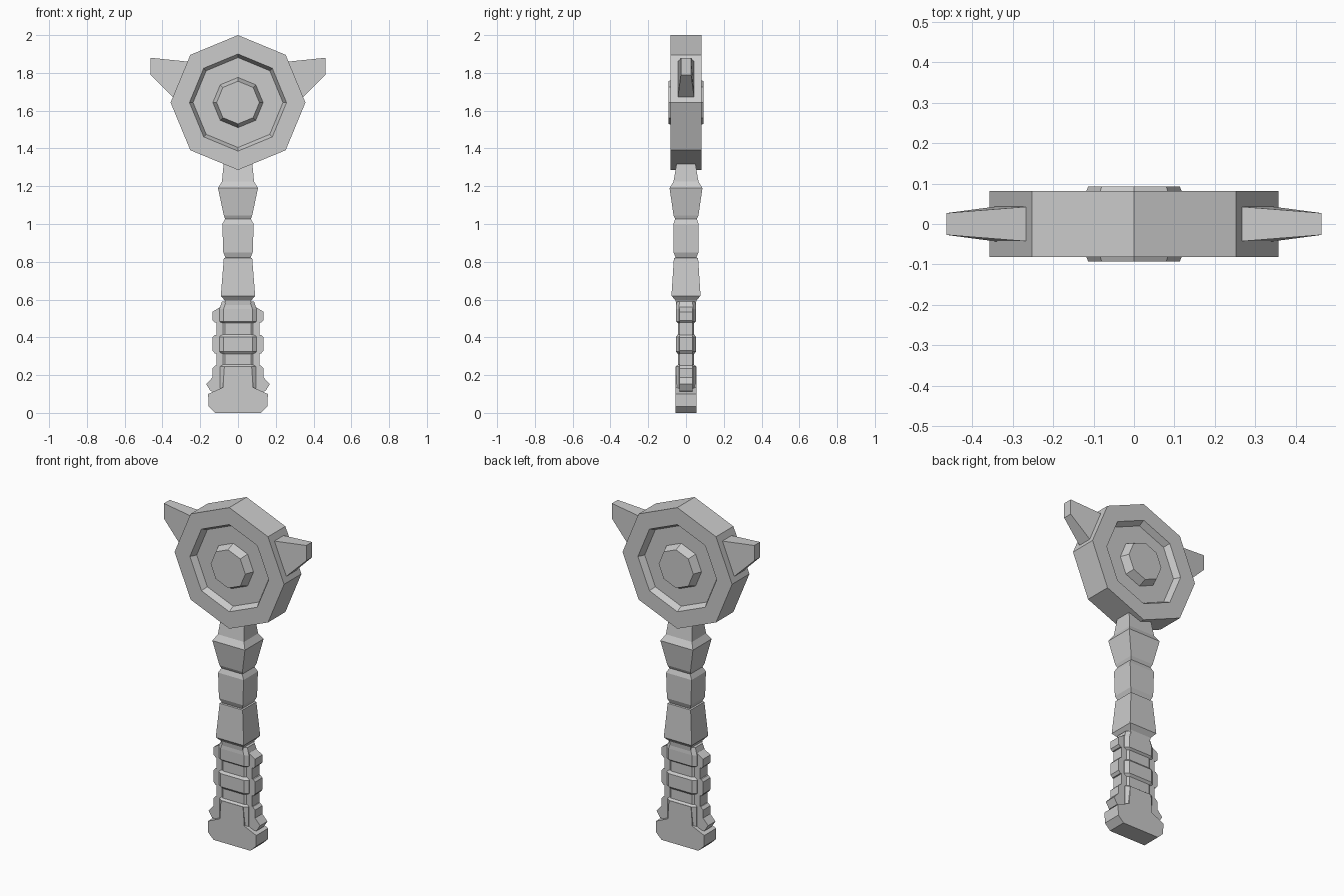
import bpy, bmesh
from math import sin, cos, pi

if "Cube" in bpy.data.objects:
    bpy.data.objects.remove(bpy.data.objects["Cube"])


def finish(name, bm):
    bmesh.ops.recalc_face_normals(bm, faces=bm.faces)
    me = bpy.data.meshes.new(name)
    bm.to_mesh(me)
    bm.free()
    ob = bpy.data.objects.new(name, me)
    bpy.context.collection.objects.link(ob)
    return ob


def loft(name, rings):
    """Skin a list of equal-length point rings and cap both ends."""
    bm = bmesh.new()
    rows = [[bm.verts.new(p) for p in r] for r in rings]
    n = len(rows[0])
    for a, b in zip(rows, rows[1:]):
        for i in range(n):
            j = (i + 1) % n
            bm.faces.new((a[i], a[j], b[j], b[i]))
    bm.faces.new(rows[0])
    bm.faces.new(rows[-1])
    return finish(name, bm)


def plate(name, outline, hy):
    """Mirror a right-hand x,z outline and extrude it through y."""
    full = outline + [(-x, z) for x, z in reversed(outline)]
    return loft(name, [[(x, y, z) for x, z in full] for y in (-hy, hy)])


def rect(hx, hy, z):
    return [(-hx, -hy, z), (hx, -hy, z), (hx, hy, z), (-hx, hy, z)]


def chamfered(hx, hy, z, cx=0.022, cy=0.016):
    a, b = hx - cx, hy - cy
    return [(-a, -hy, z), (a, -hy, z), (hx, -b, z), (hx, b, z),
            (a, hy, z), (-a, hy, z), (-hx, b, z), (-hx, -b, z)]


# Octagonal head: dished faces with a raised central boss on both sides
half = [(0.113, -0.093), (0.133, -0.045), (0.238, -0.045),
        (0.257, -0.081), (0.357, -0.081)]
profile = half + [(r, -y) for r, y in reversed(half)]
loft("octagon_head", [[(r * cos(i * pi / 4), y, 1.643 + r * sin(i * pi / 4))
                       for i in range(8)] for r, y in profile])

# Tapered side spikes
for s, side in ((1, "right"), (-1, "left")):
    base = [(0.25, 1.858), (0.335, 1.662)]
    tip = [(0.464, 1.88), (0.464, 1.79)]
    rings = []
    for (top, bot), hy in ((base, 0.044), (tip, 0.027)):
        rings.append([(s * top[0], -hy, top[1]), (s * bot[0], -hy, bot[1]),
                      (s * bot[0], hy, bot[1]), (s * top[0], hy, top[1])])
    loft("spike_" + side, rings)

# Segmented square shaft
shaft = [(0.065, 0.052, 0.57), (0.07, 0.055, 0.595), (0.091, 0.077, 0.62),
         (0.075, 0.064, 0.82), (0.066, 0.055, 0.822), (0.078, 0.066, 0.85),
         (0.083, 0.067, 1.0), (0.068, 0.057, 1.027), (0.075, 0.066, 1.045),
         (0.106, 0.087, 1.19), (0.085, 0.066, 1.225), (0.075, 0.048, 1.33)]
loft("shaft", [rect(*s) for s in shaft])

# Grip core, thicker at each band
core = [(0.094, 0.054, 0.08), (0.094, 0.054, 0.245), (0.09, 0.043, 0.255),
        (0.09, 0.043, 0.312), (0.098, 0.054, 0.325), (0.098, 0.054, 0.402),
        (0.09, 0.043, 0.415), (0.09, 0.043, 0.475), (0.098, 0.054, 0.485),
        (0.098, 0.054, 0.55), (0.085, 0.05, 0.59)]
loft("grip_core", [chamfered(*c) for c in core])

# Thin ribbed flange along both edges of the grip
plate("grip_flange", [
    (0.09, 0.11), (0.145, 0.115), (0.168, 0.152), (0.135, 0.188),
    (0.135, 0.235), (0.12, 0.25), (0.115, 0.25), (0.115, 0.315),
    (0.123, 0.315), (0.135, 0.33), (0.135, 0.4), (0.123, 0.413),
    (0.115, 0.413), (0.115, 0.478), (0.123, 0.478), (0.135, 0.49),
    (0.135, 0.535), (0.095, 0.56), (0.08, 0.588)], 0.034)

# Pommel
plate("pommel", [(0.12, 0), (0.156, 0.035), (0.158, 0.1), (0.08, 0.135),
                 (0.072, 0.245)], 0.056)
